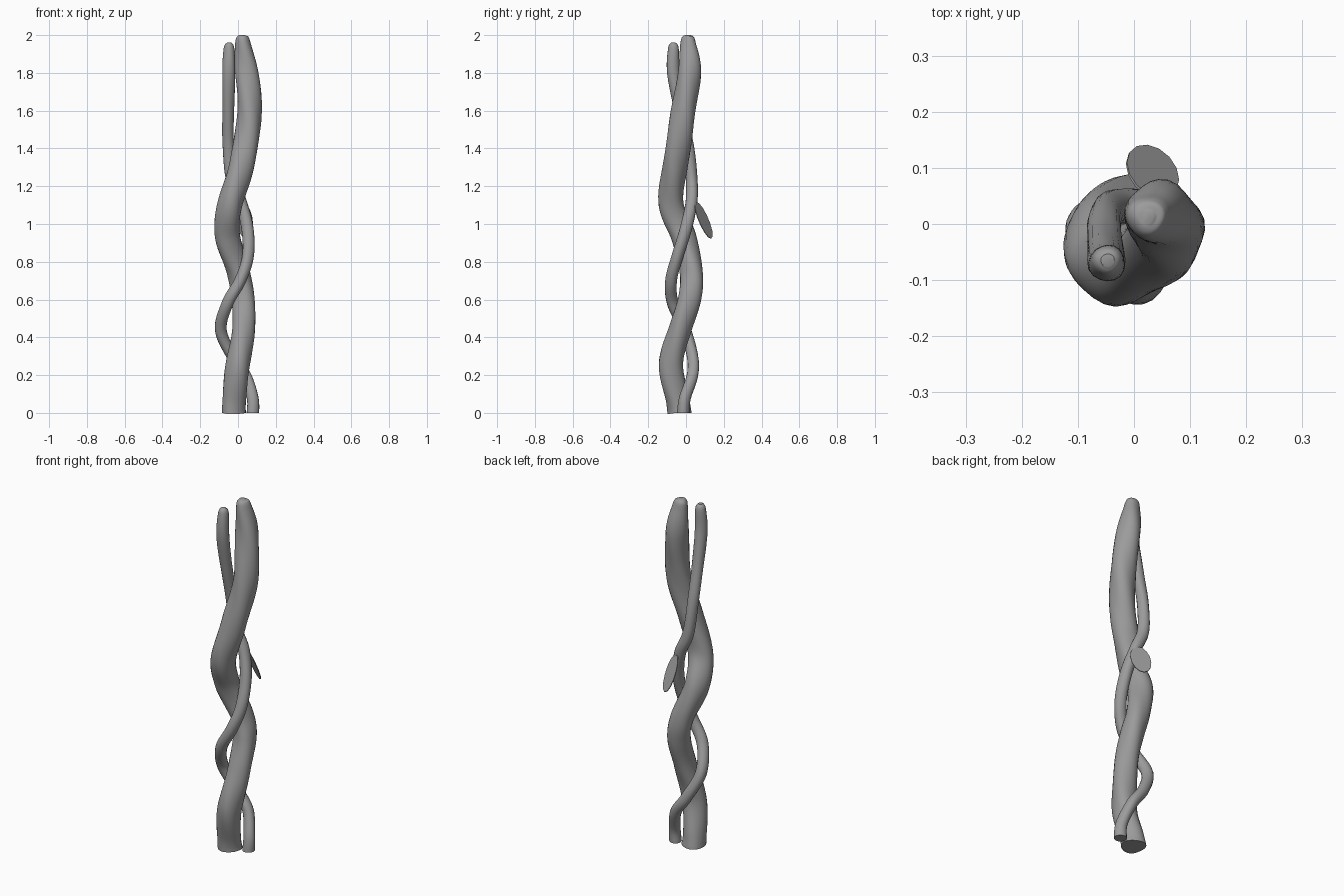
import bpy, math
from mathutils import Vector

if "Cube" in bpy.data.objects:
    bpy.data.objects.remove(bpy.data.objects["Cube"])

# One flat colour for everything
bark = bpy.data.materials.new("grey_bark")
bark.diffuse_color = (0.33, 0.33, 0.33, 1)
bark.use_nodes = True
bark.node_tree.nodes["Principled BSDF"].inputs["Base Color"].default_value = bark.diffuse_color


def finish(name, verts, faces, smooth):
    mesh = bpy.data.meshes.new(name)
    mesh.from_pydata(verts, [], faces)
    mesh.materials.append(bark)
    obj = bpy.data.objects.new(name, mesh)
    bpy.context.collection.objects.link(obj)
    if smooth:
        bpy.ops.object.select_all(action='DESELECT')
        obj.select_set(True)
        bpy.context.view_layer.objects.active = obj
        bpy.ops.object.shade_smooth_by_angle(angle=math.radians(50))
    return obj


def spline(keys, steps):
    """Smooth curve through (x, y, z, radius) keys."""
    k = [Vector(p) for p in keys]
    out = []
    for i in range(len(k) - 1):
        a, b, c, d = k[max(i - 1, 0)], k[i], k[i + 1], k[min(i + 2, len(k) - 1)]
        for s in range(steps):
            t = s / steps
            out.append(0.5 * (2 * b + (c - a) * t + (2 * a - 5 * b + 4 * c - d) * t * t
                              + (3 * b - a - 3 * c + d) * t ** 3))
    return out + [k[-1]]


def strand(name, keys, sides, lobe, twist):
    """Tapering stem with a gently ridged section that twists as it climbs."""
    path = spline(keys, 8)
    verts, faces = [], []
    for i, p in enumerate(path):
        a, b = path[max(i - 1, 0)].to_3d(), path[min(i + 1, len(path) - 1)].to_3d()
        t = (b - a).normalized() if i else Vector((0, 0, 1))
        u = (Vector((1, 0, 0)) - t * t.x).normalized()
        v = t.cross(u)
        for j in range(sides):
            ang = 2 * math.pi * j / sides
            r = p[3] * (1 + lobe * math.cos(3 * (ang - twist * p[2])))
            verts.append(p.to_3d() + u * r * math.cos(ang) + v * r * math.sin(ang))
    for i in range(len(path) - 1):
        for j in range(sides):
            n = (j + 1) % sides
            faces.append((i * sides + j, i * sides + n,
                          (i + 1) * sides + n, (i + 1) * sides + j))
    faces.append(tuple(reversed(range(sides))))
    faces.append(tuple(range(len(verts) - sides, len(verts))))
    return finish(name, verts, faces, True)


# Thick stem
strand("thick_stem", [
    (-0.025, -0.035, 0.0, 0.064), (-0.022, -0.045, 0.06, 0.062),
    (0.0, -0.078, 0.25, 0.064), (0.028, -0.03, 0.45, 0.060),
    (0.028, 0.022, 0.62, 0.061), (0.0, 0.03, 0.75, 0.061),
    (-0.055, -0.015, 0.93, 0.066), (-0.042, -0.076, 1.1, 0.066),
    (0.015, -0.06, 1.3, 0.066), (0.052, -0.03, 1.48, 0.066),
    (0.06, -0.008, 1.63, 0.064), (0.045, 0.018, 1.82, 0.060),
    (0.027, 0.013, 1.95, 0.042), (0.024, 0.012, 1.99, 0.031),
    (0.024, 0.012, 2.0, 0.012)], 24, 0.05, -5)

# Thin stem winding round it
strand("thin_stem", [
    (0.078, -0.015, 0.0, 0.033), (0.077, -0.006, 0.08, 0.031),
    (0.04, 0.034, 0.2, 0.030), (-0.03, 0.035, 0.3, 0.030),
    (-0.092, -0.005, 0.44, 0.031), (-0.055, -0.07, 0.58, 0.031),
    (0.012, -0.078, 0.7, 0.031), (0.052, -0.045, 0.83, 0.031),
    (0.05, 0.0, 0.98, 0.032), (0.015, 0.03, 1.12, 0.031),
    (-0.035, 0.03, 1.24, 0.031), (-0.051, 0.01, 1.42, 0.030),
    (-0.052, -0.03, 1.6, 0.031), (-0.049, -0.067, 1.8, 0.034),
    (-0.047, -0.066, 1.93, 0.028), (-0.047, -0.065, 1.96, 0.012)], 16, 0.03, -5)

# Leaf: thin oval plate hanging from the back
centre = Vector((0.033, 0.093, 1.02))
length = Vector((0.1, 0.38, -0.92)).normalized()
width = Vector((0.87, -0.48, -0.1)).normalized()
normal = width.cross(length).normalized()
sides = 14
verts = []
for side in (-0.002, 0.002):
    for j in range(sides):
        ang = 2 * math.pi * j / sides
        verts.append(centre + length * 0.105 * math.cos(ang)
                     + width * 0.052 * math.sin(ang) + normal * side)
faces = [tuple(range(sides)), tuple(reversed(range(sides, 2 * sides)))]
faces += [(j, j + sides, (j + 1) % sides + sides, (j + 1) % sides) for j in range(sides)]
leaf = finish("leaf", verts, faces, False)

# Keep all leaf faces pointing outwards
import bmesh
bm = bmesh.new()
bm.from_mesh(leaf.data)
bmesh.ops.recalc_face_normals(bm, faces=bm.faces)
bm.to_mesh(leaf.data)
bm.free()
